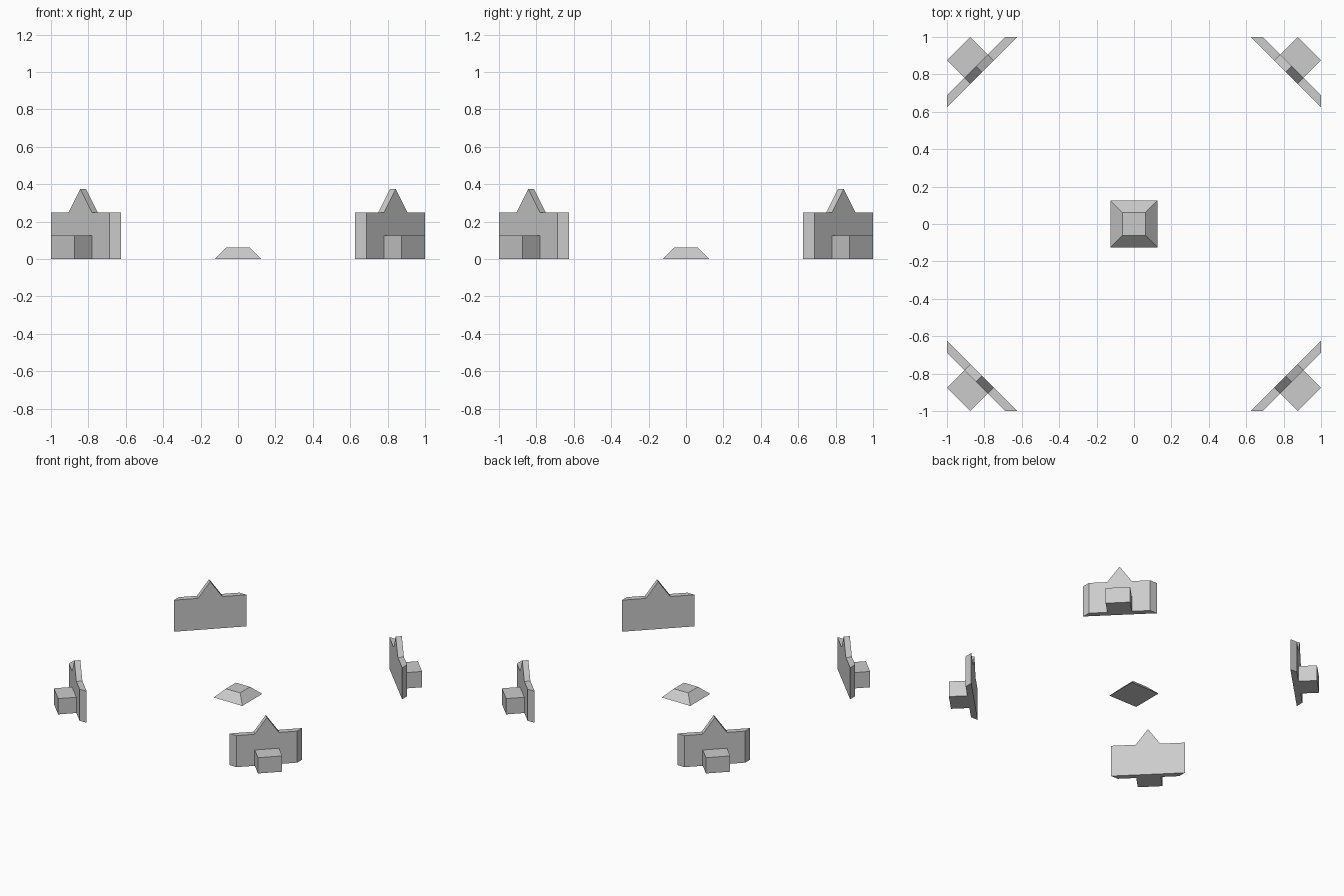
import bpy, bmesh, math
from mathutils import Matrix

if "Cube" in bpy.data.objects:
    bpy.data.objects.remove(bpy.data.objects["Cube"])

S = math.sqrt(0.5)                    # diagonal step to world units
INNER, OUTER, BACK = 1.625 * S, 1.6875 * S, 1.875 * S
HALF = 0.125 * S                      # half width of peak and block


def loft(name, ring_a, ring_b, matrix=Matrix()):
    """Closed solid between two rings with equal point counts."""
    bm = bmesh.new()
    a = [bm.verts.new(p) for p in ring_a]
    b = [bm.verts.new(p) for p in ring_b]
    n = len(a)
    bm.faces.new(a)
    bm.faces.new(b)
    for i in range(n):
        j = (i + 1) % n
        bm.faces.new((a[i], a[j], b[j], b[i]))
    bmesh.ops.recalc_face_normals(bm, faces=bm.faces)
    bm.transform(matrix)
    mesh = bpy.data.meshes.new(name)
    bm.to_mesh(mesh)
    bm.free()
    obj = bpy.data.objects.new(name, mesh)
    bpy.context.collection.objects.link(obj)
    return obj


def wall_outline(x, half_length):
    """Upright wall outline with a pointed peak in the middle."""
    h = half_length
    return [(x, -h, 0), (x, h, 0), (x, h, 0.25), (x, HALF, 0.25),
            (x, 0, 0.375), (x, -HALF, 0.25), (x, -h, 0.25)]


def square(half, z):
    return [(-half, -half, z), (half, -half, z), (half, half, z), (-half, half, z)]


def block_end(x):
    return [(x, -HALF, 0), (x, HALF, 0), (x, HALF, 0.125), (x, -HALF, 0.125)]


# Four diagonal corner walls, each with a step block behind it
for k in range(4):
    turn = Matrix.Rotation(math.radians(45 + 90 * k), 4, 'Z')
    loft(f"corner_wall_{k + 1}", wall_outline(INNER, 0.375 * S),
         wall_outline(OUTER, 0.3125 * S), turn)
    loft(f"step_block_{k + 1}", block_end(OUTER), block_end(BACK), turn)

# Low tapered pedestal in the centre
loft("centre_pedestal", square(0.125, 0), square(0.0625, 0.0625))
